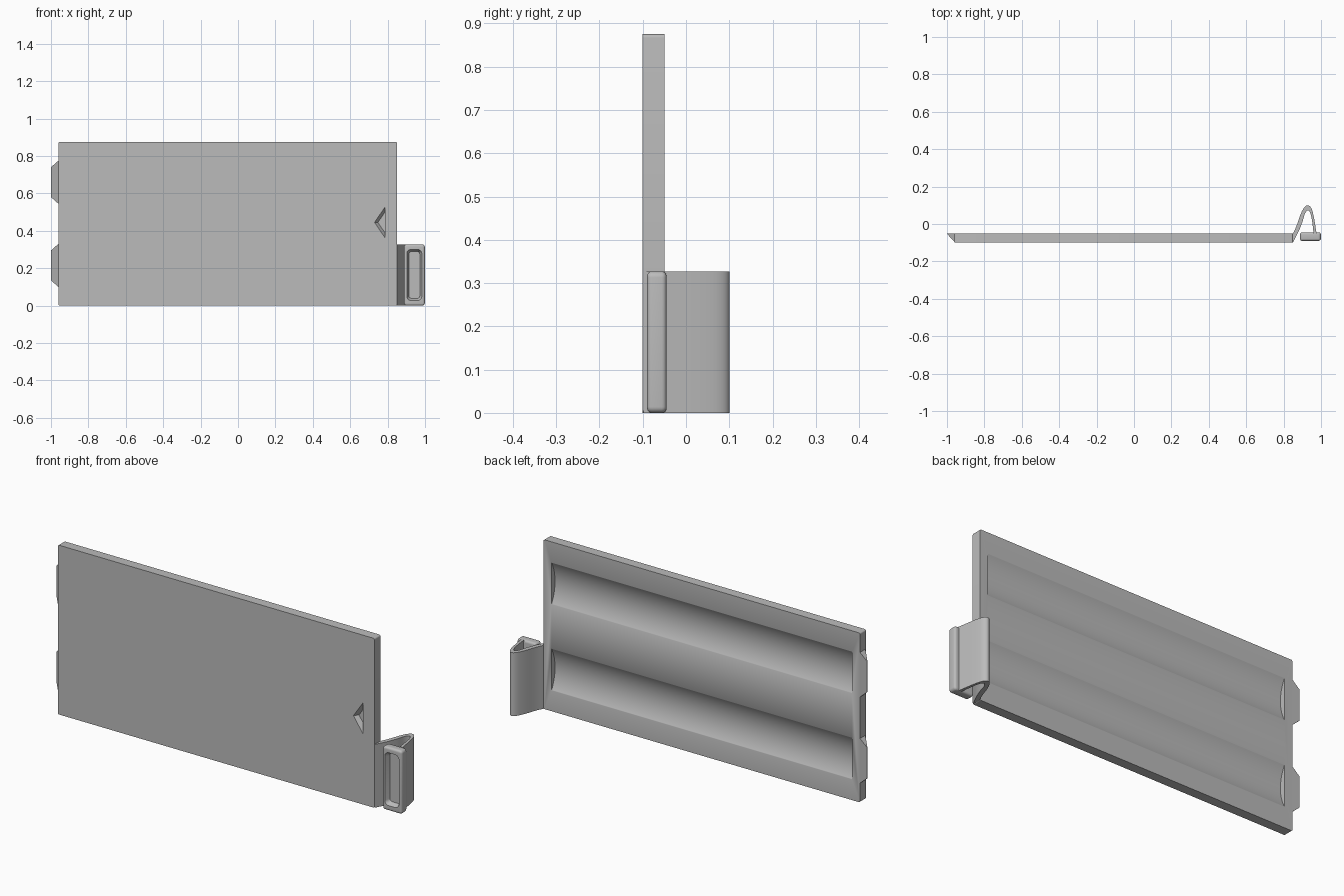
import bpy, bmesh, math
from mathutils import Vector

cube = bpy.data.objects.get("Cube")
if cube:
    bpy.data.objects.remove(cube, do_unlink=True)

GREY = (0.5, 0.5, 0.5, 1)
mat = bpy.data.materials.new("plain grey plastic")
mat.use_nodes = True
mat.diffuse_color = GREY
mat.node_tree.nodes["Principled BSDF"].inputs["Base Color"].default_value = GREY


def loft(name, rings):
    """Closed solid skinned through rings with equal point counts."""
    bm = bmesh.new()
    loops = [[bm.verts.new(p) for p in ring] for ring in rings]
    n = len(loops[0])
    for a, b in zip(loops, loops[1:]):
        for i in range(n):
            j = (i + 1) % n
            bm.faces.new((a[i], a[j], b[j], b[i]))
    bm.faces.new(loops[0][::-1])
    bm.faces.new(loops[-1])
    bmesh.ops.recalc_face_normals(bm, faces=bm.faces)
    mesh = bpy.data.meshes.new(name)
    bm.to_mesh(mesh)
    bm.free()
    obj = bpy.data.objects.new(name, mesh)
    bpy.context.collection.objects.link(obj)
    mesh.materials.append(mat)
    return obj


def rounded(x0, x1, z0, z1, r, y, steps=6):
    """Rounded rectangle in the x-z plane."""
    pts = []
    for k, (cx, cz) in enumerate([(x1 - r, z1 - r), (x0 + r, z1 - r),
                                  (x0 + r, z0 + r), (x1 - r, z0 + r)]):
        for i in range(steps + 1):
            a = math.pi / 2 * (k + i / steps)
            pts.append((cx + r * math.cos(a), y, cz + r * math.sin(a)))
    return pts


def cut(obj, cutter):
    mod = obj.modifiers.new("cut", "BOOLEAN")
    mod.operation = "DIFFERENCE"
    mod.solver = "EXACT"
    mod.object = cutter
    bpy.context.view_layer.objects.active = obj
    bpy.ops.object.modifier_apply(modifier=mod.name)
    bpy.data.objects.remove(cutter, do_unlink=True)


def smooth(obj, angle=35):
    bpy.ops.object.select_all(action="DESELECT")
    obj.select_set(True)
    bpy.context.view_layer.objects.active = obj
    bpy.ops.object.shade_smooth_by_angle(angle=math.radians(angle))


FRONT, BACK = -0.1, -0.05
LEFT, RIGHT, TOP = -0.96, 0.85, 0.875
ROWS = (0.215, 0.66)

# Flat cover panel
panel = loft("cover_panel", [rounded(LEFT, RIGHT, 0, TOP, 0.008, y) for y in (FRONT, BACK)])

# Two shallow round troughs along the back
half, depth = 0.108, 0.029
radius = (half ** 2 + depth ** 2) / (2 * depth)
for z in ROWS:
    def ring(x):
        return [(x, BACK - depth + radius * (1 - math.cos(a)), z + radius * math.sin(a))
                for a in (math.tau * i / 160 for i in range(160))]
    cut(panel, loft("trough_cutter", [ring(LEFT + 0.046), ring(RIGHT - 0.046)]))


# Triangular finger mark sunk into the front
def triangle(y, tip, h):
    return [(tip, y, 0.445), (0.785, y, 0.445 + h), (0.785, y, 0.445 - h)]


cut(panel, loft("mark_cutter", [triangle(FRONT - 0.02, 0.712, 0.108),
                                triangle(FRONT + 0.02, 0.748, 0.054)]))
smooth(panel)

# Wedge-shaped hinge tabs on the left edge
for name, z in zip(("lower_tab", "upper_tab"), ROWS):
    root = [(LEFT + 0.002, y, z + s) for y, s in
            ((FRONT + 0.004, -0.117), (FRONT + 0.004, 0.117), (BACK, 0.117), (BACK, -0.117))]
    tip = [(-1, y, z + s) for y, s in
           ((BACK - 0.003, -0.08), (BACK - 0.003, 0.08), (BACK, 0.08), (BACK, -0.08))]
    loft(name, [root, tip])


# Springy latch arm: smooth profile swept up its height
def spline(ctrl, steps=6):
    pts = [Vector(p) for p in ctrl]
    pts = [2 * pts[0] - pts[1]] + pts + [2 * pts[-1] - pts[-2]]
    out = []
    for a, b, c, d in zip(pts, pts[1:], pts[2:], pts[3:]):
        for t in (i / steps for i in range(steps)):
            out.append(0.5 * (2 * b + (c - a) * t + (2 * a - 5 * b + 4 * c - d) * t ** 2
                              + (3 * b - a - 3 * c + d) * t ** 3))
    return out + [pts[-2]]


HEIGHT = 0.327
outer = spline([(0.848, -0.055), (0.868, -0.012), (0.89, 0.05), (0.91, 0.088),
                (0.93, 0.1), (0.948, 0.084), (0.961, 0.04), (0.976, -0.05)])
inner = spline([(0.96, -0.05), (0.953, 0.01), (0.944, 0.055), (0.93, 0.073),
                (0.914, 0.055), (0.9, 0.01), (0.88, -0.04), (0.85, -0.098)])
arm = loft("latch_arm", [[(p.x, p.y, z) for p in outer + inner] for z in (0, HEIGHT)])
smooth(arm)

# Latch thumb pad with rounded edges and a sunken grip
F, B = -0.09, -0.045
pad = loft("latch_pad", [rounded(0.888, 0.999, 0, HEIGHT, 0.014, y) for y in (F, B)])
bevel = pad.modifiers.new("soft_edges", "BEVEL")
bevel.width = 0.011
bevel.segments = 4
bevel.limit_method = "ANGLE"
bevel.angle_limit = math.radians(50)
bpy.context.view_layer.objects.active = pad
bpy.ops.object.modifier_apply(modifier=bevel.name)
cut(pad, loft("grip_cutter", [rounded(0.9, 0.985, 0.025, 0.303, 0.024, F - 0.005),
                              rounded(0.914, 0.972, 0.039, 0.289, 0.014, F + 0.025)]))
smooth(pad)
